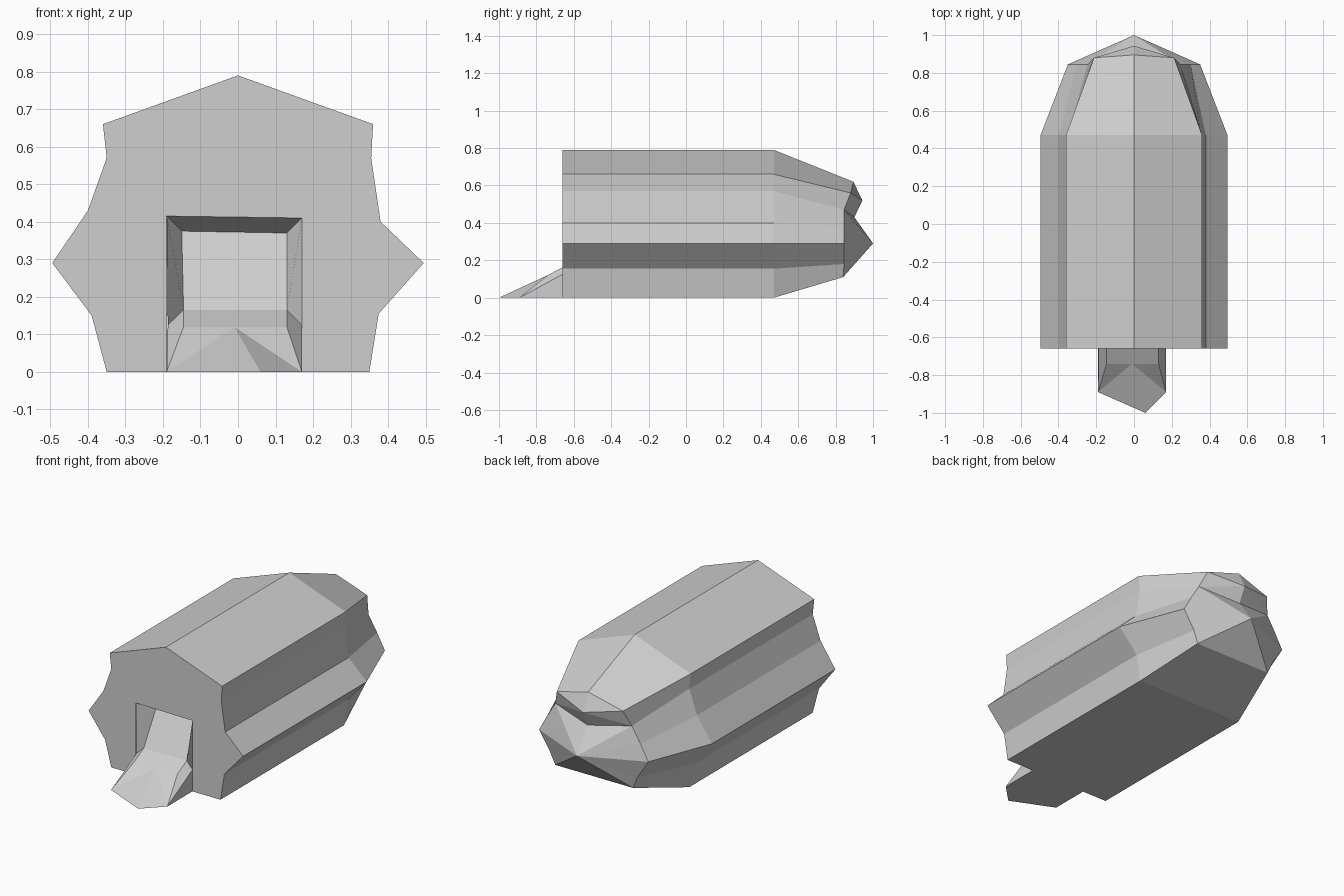
import bpy
import bmesh

cube = bpy.data.objects.get("Cube")
if cube:
    bpy.data.objects.remove(cube, do_unlink=True)

grey = bpy.data.materials.new("light_grey")
grey.use_nodes = True
colour = (0.62, 0.62, 0.62, 1)
grey.diffuse_color = colour
grey.node_tree.nodes["Principled BSDF"].inputs["Base Color"].default_value = colour


def finish(name, bm, key_face, outward):
    """Make normals consistent, aim them outward and link the object."""
    bmesh.ops.recalc_face_normals(bm, faces=bm.faces)
    bm.normal_update()
    if sum(a * b for a, b in zip(key_face.normal, outward)) < 0:
        bmesh.ops.reverse_faces(bm, faces=bm.faces)
    mesh = bpy.data.meshes.new(name)
    bm.to_mesh(mesh)
    bm.free()
    mesh.materials.append(grey)
    obj = bpy.data.objects.new(name, mesh)
    bpy.context.collection.objects.link(obj)


FRONT, SHOULDER = -0.66, 0.47

# Cross-section of the hull, from the roof ridge down each side
ridge = (0, 0.79)
left_side = [(0.36, 0.66), (0.355, 0.57), (0.38, 0.40), (0.495, 0.29), (0.375, 0.155), (0.35, 0)]
right_side = [(-0.36, 0.66), (-0.35, 0.57), (-0.40, 0.43), (-0.495, 0.29), (-0.39, 0.15), (-0.35, 0)]
section = [ridge] + left_side + right_side[::-1]

# Narrower ring where the hull meets the tail
half_ring = [(0.212, 0.88, 0.56), (0.245, 0.845, 0.47), (0.30, 0.845, 0.38),
             (0.35, 0.845, 0.29), (0.28, 0.845, 0.18), (0.25, 0.84, 0.11)]
tail_ring = [(0, 0.895, 0.62)] + half_ring + [(-x, y, z) for x, y, z in half_ring[::-1]]

# Hull
bm = bmesh.new()
rings = [[bm.verts.new((x, y, z)) for x, z in section] for y in (FRONT, SHOULDER)]
rings.append([bm.verts.new(p) for p in tail_ring])
count = len(section)
for a, b in zip(rings, rings[1:]):
    for i in range(count):
        j = (i + 1) % count
        bm.faces.new((a[i], a[j], b[j], b[i]))

# Tail: a small upper point, a notch and the main lower point
upper = bm.verts.new((0, 0.943, 0.52))
notch = bm.verts.new((0, 0.90, 0.43))
point = bm.verts.new((0, 1.0, 0.29))
tail = rings[-1]
upper_loop = [tail[-2], tail[-1], tail[0], tail[1], tail[2], notch]
lower_loop = tail[2:-1] + [notch]
for tip, loop in ((upper, upper_loop), (point, lower_loop)):
    for i, v in enumerate(loop):
        bm.faces.new((tip, v, loop[(i + 1) % len(loop)]))

# Front wall with a doorway open to the ground
doorway = [(0.17, 0), (0.17, 0.41), (-0.19, 0.415), (-0.19, 0)]
door = [bm.verts.new((x, FRONT, z)) for x, z in doorway]
first = rings[0]
half = len(left_side) + 1
wall = bm.faces.new(first[:half] + door[::-1][::-1] + first[half:])
finish("hull", bm, wall, (0, -1, 0))

# Entry ramp and the recess behind the doorway
points = {
    "top_l": (-0.19, FRONT, 0.415), "top_r": (0.17, FRONT, 0.41),
    "in_l": (-0.15, -0.52, 0.375), "in_r": (0.13, -0.52, 0.37),
    "sill_l": (-0.145, -0.655, 0.165), "sill_r": (0.13, -0.655, 0.165),
    "lip_l": (-0.145, -0.74, 0.12), "lip_r": (0.13, -0.74, 0.12),
    "side_l": (-0.187, FRONT, 0.125), "side_r": (0.17, FRONT, 0.125),
    "foot_l": (-0.19, -0.89, 0), "foot_r": (0.17, -0.89, 0),
    "base_l": (-0.19, FRONT, 0), "base_r": (0.17, FRONT, 0),
    "crest": (-0.01, -0.74, 0.12), "toe": (0.06, -1.0, 0),
}
faces = ["in_l in_r sill_r sill_l", "top_l top_r in_r in_l",
         "sill_l sill_r lip_r crest lip_l",
         "base_l foot_l toe foot_r base_r"]
for s in "lr":
    faces += [f"top_{s} in_{s} sill_{s} side_{s}",
              f"sill_{s} lip_{s} side_{s}",
              f"lip_{s} foot_{s} side_{s}",
              f"side_{s} foot_{s} base_{s}",
              f"crest lip_{s} foot_{s}",
              f"crest foot_{s} toe"]
bm = bmesh.new()
verts = {key: bm.verts.new(p) for key, p in points.items()}
made = [bm.faces.new([verts[k] for k in f.split()]) for f in faces]
finish("entry_ramp", bm, made[0], (0, -1, 0))
